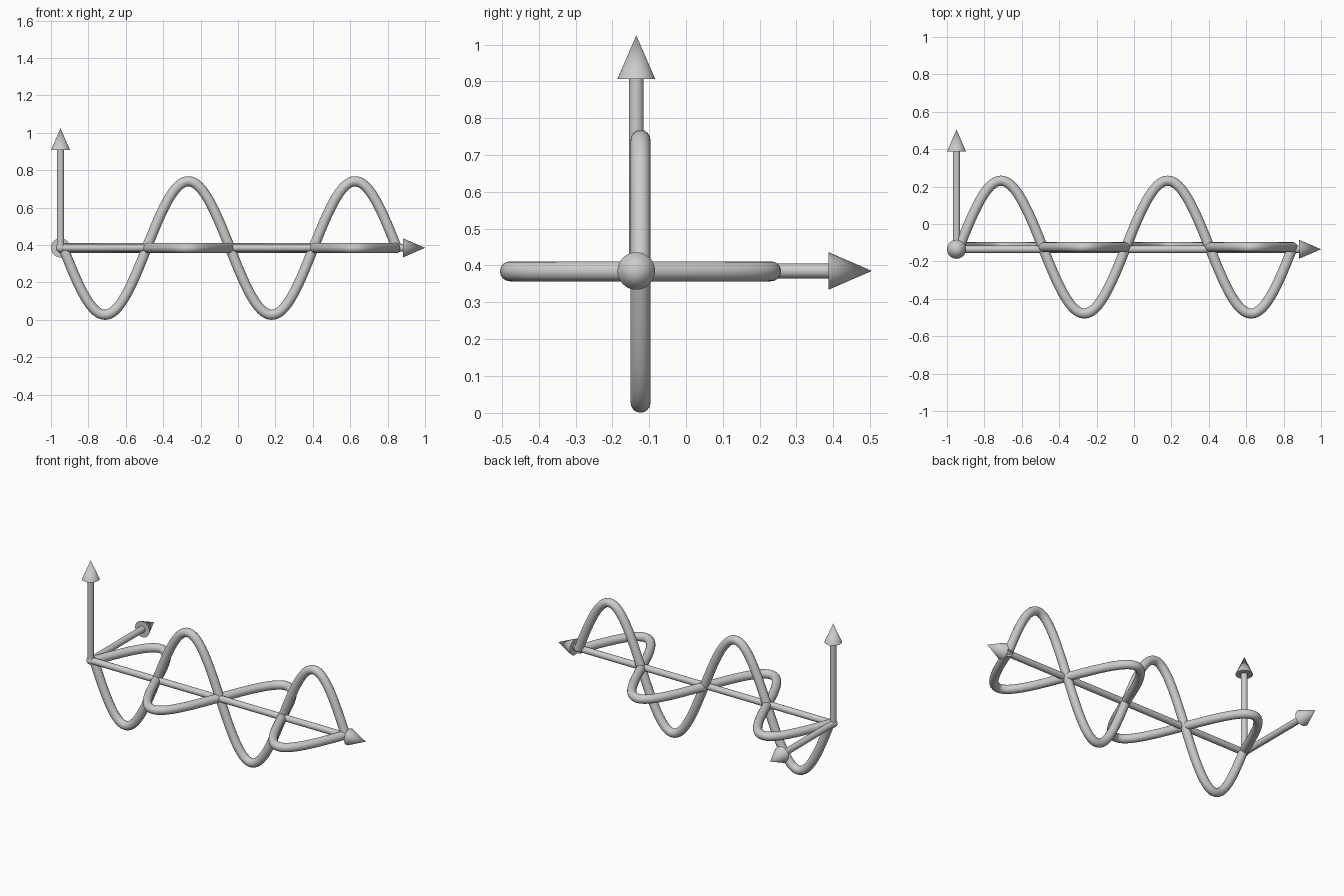
import bpy, math
from mathutils import Vector

if "Cube" in bpy.data.objects:
    bpy.data.objects.remove(bpy.data.objects["Cube"])

ORIGIN = Vector((-0.949, -0.135, 0.385))
SHAFT_R, HEAD_R, HEAD_LEN = 0.02, 0.051, 0.118


def smooth(ob, name):
    ob.name = name
    bpy.ops.object.shade_smooth_by_angle(angle=math.radians(40))


# Straight arrow: cylinder shaft and cone head
def arrow(name, direction, length):
    d = Vector(direction)
    rot = d.to_track_quat('Z', 'Y').to_euler()
    shaft = length - HEAD_LEN
    bpy.ops.mesh.primitive_cylinder_add(vertices=32, radius=SHAFT_R, depth=shaft,
                                        location=ORIGIN + d * shaft / 2, rotation=rot)
    smooth(bpy.context.object, name + "_axis_shaft")
    bpy.ops.mesh.primitive_cone_add(vertices=32, radius1=HEAD_R, radius2=0, depth=HEAD_LEN,
                                    location=ORIGIN + d * (length - HEAD_LEN / 2), rotation=rot)
    smooth(bpy.context.object, name + "_axis_head")


# Sine tube of two full periods, displaced along the given direction
def wave(name, direction, amplitude):
    start = Vector((-0.934, -0.1235, 0.384))
    length, n = 1.783, 128
    curve = bpy.data.curves.new(name, 'CURVE')
    curve.dimensions = '3D'
    curve.bevel_depth = 0.027
    curve.bevel_resolution = 6
    curve.use_fill_caps = True
    sp = curve.splines.new('POLY')
    sp.points.add(n)
    for i, p in enumerate(sp.points):
        t = i / n
        v = start + Vector((length * t, 0, 0))
        v += Vector(direction) * amplitude * math.sin(4 * math.pi * t)
        p.co = (*v, 1)
    sp.use_smooth = True
    ob = bpy.data.objects.new(name, curve)
    bpy.context.collection.objects.link(ob)


# Three axes
arrow("long", (1, 0, 0), 1.949)
arrow("side", (0, 1, 0), 0.64)
arrow("upright", (0, 0, 1), 0.64)

# Small joint where the axes meet
bpy.ops.mesh.primitive_uv_sphere_add(segments=24, ring_count=12, radius=0.025, location=ORIGIN)
smooth(bpy.context.object, "axis_joint")

# Two perpendicular waves
wave("vertical_wave", (0, 0, -1), 0.357)
wave("horizontal_wave", (0, 1, 0), 0.355)
